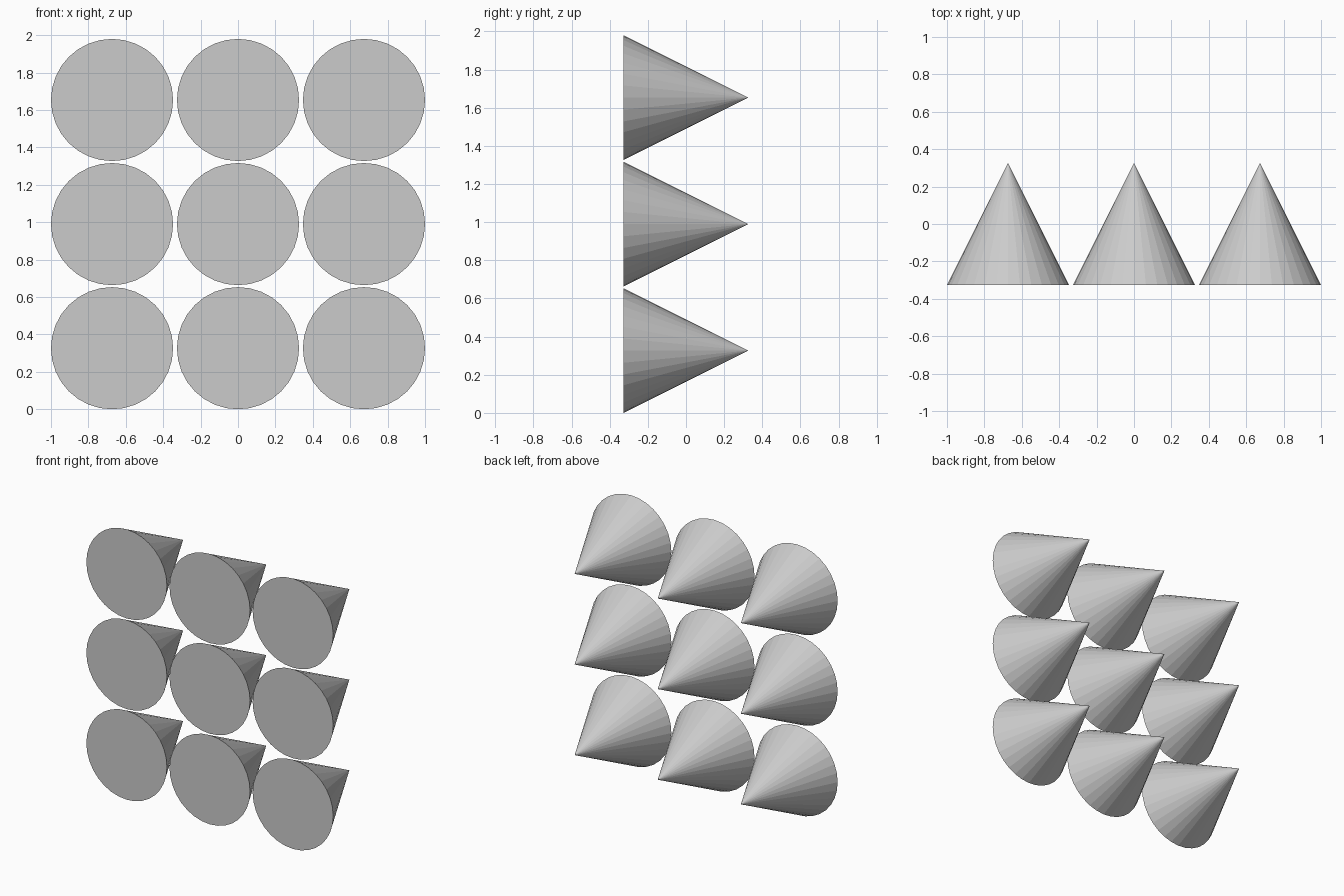
import bpy, math

if "Cube" in bpy.data.objects:
    bpy.data.objects.remove(bpy.data.objects["Cube"])

R = 0.3265          # base radius; height is twice this
PITCH_X = 0.6735    # column spacing
PITCH_Z = 0.6635    # row spacing

# 3 x 3 wall of flat-faced cones, bases to the front, tips to the back
for row in range(3):
    for col in range(3):
        bpy.ops.mesh.primitive_cone_add(
            vertices=32, radius1=R, radius2=0, depth=2 * R,
            location=((col - 1) * PITCH_X, 0, R + row * PITCH_Z),
            rotation=(-math.pi / 2, 0, 0))
        bpy.context.object.name = f"cone_row{row + 1}_col{col + 1}"
